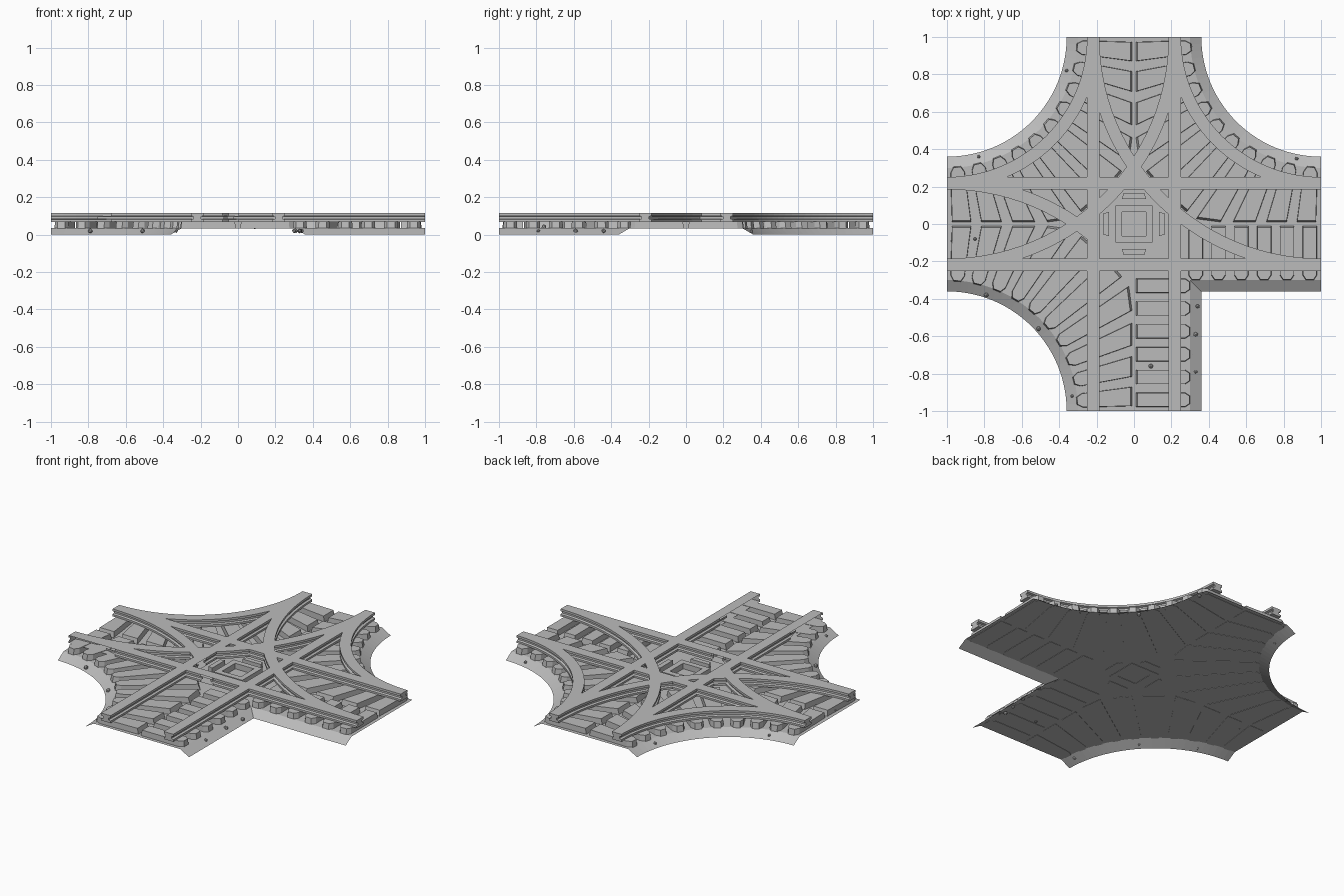
import bpy, bmesh, random
from math import cos, sin, pi, radians
from mathutils import Matrix, Vector

random.seed(4)
cube = bpy.data.objects.get("Cube")
if cube:
    bpy.data.objects.remove(cube)

grey = bpy.data.materials.new("stone grey")
grey.use_nodes = True
colour = (0.5, 0.5, 0.5, 1)
grey.diffuse_color = colour
grey.node_tree.nodes["Principled BSDF"].inputs["Base Color"].default_value = colour

CURVED = [(-1, 1), (1, 1), (-1, -1)]   # corners crossed by curved track
RIM, SHOULDER, GAUGE = 0.64, 0.70, 0.218
BED_Z, SLEEPER_Z = 0.035, 0.07


def finish(bm, name, recalc=True):
    if recalc:
        bmesh.ops.recalc_face_normals(bm, faces=bm.faces)
    mesh = bpy.data.meshes.new(name)
    bm.to_mesh(mesh)
    bm.free()
    mesh.materials.append(grey)
    obj = bpy.data.objects.new(name, mesh)
    bpy.context.scene.collection.objects.link(obj)
    return obj


def arc(corner, radius, steps=28):
    """Quarter circle around a corner, from its y-side arm to its x-side arm."""
    cx, cy = corner
    return [(cx - cx * radius * cos(a), cy - cy * radius * sin(a))
            for a in (pi / 2 * i / steps for i in range(steps + 1))]


def prism(bm, points, z0, z1, shrink=1.0):
    mid = sum((Vector(p) for p in points), Vector((0, 0))) / len(points)
    low = [bm.verts.new((*p, z0)) for p in points]
    high = [bm.verts.new((*(mid + (Vector(p) - mid) * shrink), z1)) for p in points]
    bm.faces.new(low[::-1])
    bm.faces.new(high)
    n = len(points)
    for i in range(n):
        j = (i + 1) % n
        bm.faces.new((low[i], low[j], high[j], high[i]))


# Ground bed: a flat sheet with sloping shoulders
def bed_outline(radius):
    edge = 1 - radius
    nw, ne, sw = (arc(c, radius) for c in CURVED)
    return nw[::-1] + ne + [(1, -edge), (edge, -edge), (edge, -1)] + sw


bm = bmesh.new()
rim = [bm.verts.new((x, y, 0)) for x, y in bed_outline(RIM)]
top = [bm.verts.new((x, y, BED_Z)) for x, y in bed_outline(SHOULDER)]
inner = bm.faces.new(top)
for i in range(len(rim)):
    j = (i + 1) % len(rim)
    bm.faces.new((rim[i], rim[j], top[j], top[i]))
# Remove the vertical closing walls at the four arm ends
ends = [f for f in bm.faces if f != inner
        and any(all(abs(v.co[k] - s) < 1e-5 for v in f.verts)
                for k in (0, 1) for s in (-1, 1))]
bmesh.ops.delete(bm, geom=ends, context='FACES_ONLY')
bmesh.ops.recalc_face_normals(bm, faces=bm.faces)
if inner.normal.z < 0:
    bmesh.ops.reverse_faces(bm, faces=bm.faces)
finish(bm, "ground_bed", recalc=False)


# Sleepers: radial stones with chipped outer ends
bm = bmesh.new()
COUNT = 10
for cx, cy in CURVED:
    for i in range(COUNT):
        mid = (i + 0.5) * pi / 2 / COUNT
        half = pi / 2 / COUNT * 0.33

        def polar(a, r):
            return (cx - cx * r * cos(a), cy - cy * r * sin(a))

        def reach(a):
            return min(0.99 / max(cos(a), sin(a)), 1.18)

        prism(bm, [polar(mid - half * 0.55, 0.695), polar(mid + half * 0.55, 0.695),
                   polar(mid + half, 0.725), polar(mid + half, reach(mid + half)),
                   polar(mid - half, reach(mid - half)), polar(mid - half, 0.725)],
              BED_Z - 0.002, SLEEPER_Z, 0.96)

# Straight sleepers beside the square corner
for swap in (False, True):
    for i in range(6):
        t, h = 0.94 - i * 0.122, 0.038
        pts = [(t - h * 0.55, -0.3), (t + h * 0.55, -0.3), (t + h, -0.275),
               (t + h, -0.01), (t - h, -0.01), (t - h, -0.275)]
        if swap:
            pts = [(-y, -x) for x, y in pts]
        prism(bm, pts, BED_Z - 0.002, SLEEPER_Z, 0.96)
finish(bm, "sleepers")

# Centre stones: a square frame and four bars around it
bm = bmesh.new()
for k in range(4):
    rot = Matrix.Rotation(radians(90 * k), 2)
    for pts in ([(-0.1, 0.065), (0.065, 0.065), (0.065, 0.1), (-0.1, 0.1)],
                [(-0.065, 0.135), (0.065, 0.135), (0.055, 0.165), (-0.055, 0.165)]):
        prism(bm, [rot @ Vector(p) for p in pts], BED_Z - 0.002, SLEEPER_Z)
finish(bm, "centre_frame")

# Rails: an I-shaped section swept along straight and curved paths
HALF, WEB = 0.033, 0.02
side = [(HALF, 0.068), (HALF, 0.081), (WEB, 0.085), (WEB, 0.097),
        (HALF, 0.101), (HALF, 0.115)]
section = side + [(-x, z) for x, z in reversed(side)]


def rail(path, name):
    bm = bmesh.new()
    rings = []
    last = len(path) - 1
    for i, p in enumerate(path):
        # Arm ends are square to the axes, so snap the end tangents
        d = Vector(path[min(i + 1, last)]) - Vector(path[max(i - 1, 0)])
        if i in (0, last):
            d = Vector((d.x, 0)) if abs(d.x) > abs(d.y) else Vector((0, d.y))
        d.normalize()
        rings.append([bm.verts.new((p[0] - d.y * s, p[1] + d.x * s, z))
                      for s, z in section])
    bm.faces.new(rings[0])
    bm.faces.new(rings[-1][::-1])
    n = len(section)
    for a, b in zip(rings, rings[1:]):
        for i in range(n):
            j = (i + 1) % n
            bm.faces.new((a[i], b[i], b[j], a[j]))
    return finish(bm, name)


parts = []
for s in (-GAUGE, GAUGE):
    parts.append(rail([(s, -1), (s, 1)], "straight_rail"))
    parts.append(rail([(-1, s), (1, s)], "straight_rail"))
for corner in CURVED:
    for radius in (1 - GAUGE, 1 + GAUGE):
        parts.append(rail(arc(corner, radius), "curved_rail"))

# Merge all rails into one clean track
track = parts[0]
track.name = "track_rails"
for p in parts[1:]:
    mod = track.modifiers.new("join", 'BOOLEAN')
    mod.operation, mod.solver, mod.object = 'UNION', 'EXACT', p
graph = bpy.context.evaluated_depsgraph_get()
merged = bpy.data.meshes.new_from_object(track.evaluated_get(graph))
track.modifiers.clear()
track.data = merged
for p in parts[1:]:
    bpy.data.objects.remove(p)

# Pebbles scattered along the shoulders
bm = bmesh.new()
spots = [(-.83, .36), (-.36, .82), (.31, .95), (.44, .57), (.87, .35), (-.97, -.09),
         (-.85, -.08), (-.79, -.38), (-.51, -.56), (-.33, -.92), (.34, -.44),
         (.33, -.59), (.31, -.7), (.3, -.78), (.33, -.79), (.43, .07), (.09, -.76)]
for x, y in spots:
    on_slope = min(abs(abs(x) - 0.33), abs(abs(y) - 0.33)) < 0.05 or abs(x) > 0.4 < abs(y)
    place = Matrix.Translation((x, y, 0.02 if on_slope else 0.042))
    turn = Matrix.Rotation(random.uniform(0, pi), 4, 'Z')
    bmesh.ops.create_icosphere(bm, subdivisions=1, radius=random.uniform(.009, .014),
                               matrix=place @ turn)
finish(bm, "pebbles")
